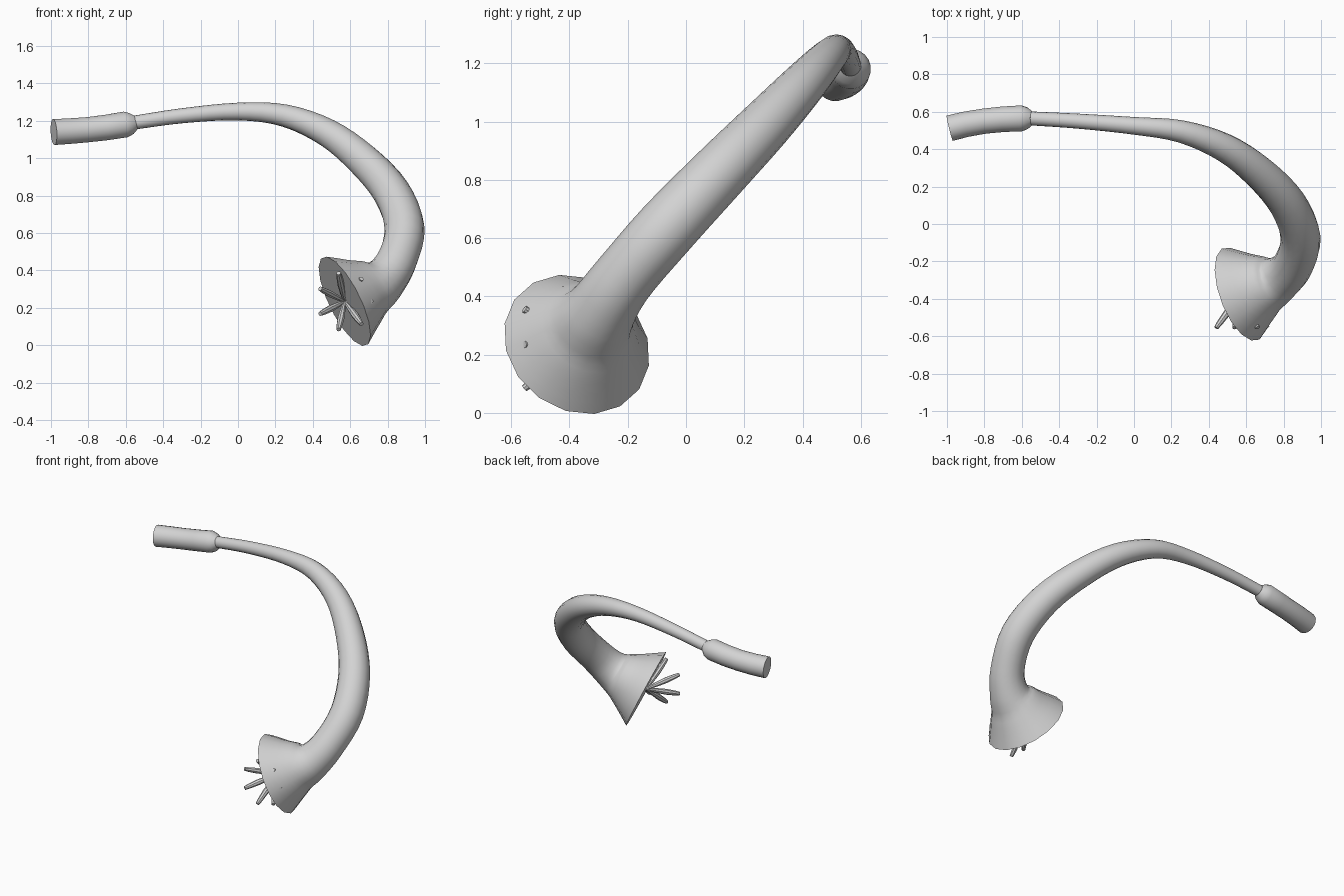
import bpy, bmesh, math
from mathutils import Vector

if "Cube" in bpy.data.objects:
    bpy.data.objects.remove(bpy.data.objects["Cube"])

mat = bpy.data.materials.new("plain_grey")
mat.diffuse_color = (0.65, 0.65, 0.65, 1)
mat.use_nodes = True
mat.node_tree.nodes["Principled BSDF"].inputs["Base Color"].default_value = mat.diffuse_color


def smooth_path(pts, steps):
    """Catmull-Rom through (x, y, z, radius) points."""
    p = [Vector(q) for q in pts]
    p = [p[0] * 2 - p[1]] + p + [p[-1] * 2 - p[-2]]
    out = []
    for i in range(1, len(p) - 2):
        a, b, c, d = p[i - 1:i + 3]
        for s in range(steps):
            t = s / steps
            out.append(0.5 * (2 * b + (c - a) * t + (2 * a - 5 * b + 4 * c - d) * t * t
                              + (3 * b - a - 3 * c + d) * t ** 3))
    return out + [p[-2]]


def loft(name, pts, sides, angle=40):
    """Round tube with varying radius and flat end caps."""
    bm = bmesh.new()
    c = [Vector(p[:3]) for p in pts]
    side = None
    rings = []
    for i, p in enumerate(pts):
        t = (c[min(i + 1, len(c) - 1)] - c[max(i - 1, 0)]).normalized()
        if side is None:
            side = t.orthogonal()
        side = (side - t * side.dot(t)).normalized()
        up = t.cross(side)
        rings.append([bm.verts.new(c[i] + p[3] * (side * math.cos(k * math.tau / sides)
                      + up * math.sin(k * math.tau / sides))) for k in range(sides)])
    for a, b in zip(rings, rings[1:]):
        for k in range(sides):
            j = (k + 1) % sides
            bm.faces.new((a[k], a[j], b[j], b[k]))
    bm.faces.new(rings[0][::-1])
    bm.faces.new(rings[-1])
    bmesh.ops.recalc_face_normals(bm, faces=bm.faces)
    me = bpy.data.meshes.new(name)
    bm.to_mesh(me)
    bm.free()
    me.materials.append(mat)
    ob = bpy.data.objects.new(name, me)
    bpy.context.collection.objects.link(ob)
    bpy.ops.object.select_all(action='DESELECT')
    ob.select_set(True)
    bpy.context.view_layer.objects.active = ob
    bpy.ops.object.shade_smooth_by_angle(angle=math.radians(angle))
    return ob


# Curved arm that swells and flares into the bell
arm = [(-.56, .565, 1.19, .037), (-.3, .55, 1.227, .04), (0, .525, 1.25, .047),
       (.25, .495, 1.228, .06), (.48, .41, 1.135, .076), (.67, .275, .99, .09),
       (.82, .11, .82, .1), (.89, -.07, .63, .107), (.85, -.22, .455, .108),
       (.775, -.295, .345, .125), (.69, -.33, .295, .175), (.57, -.375, .235, .264)]
loft("arm_and_bell", smooth_path(arm, 4), 16)

# Handle sleeve at the thin end
handle = [(-.985, .512, 1.14, .07), (-.9, .533, 1.145, .069), (-.8, .55, 1.153, .068),
          (-.7, .56, 1.165, .069), (-.6, .565, 1.181, .07), (-.57, .565, 1.186, .058),
          (-.545, .565, 1.193, .037)]
loft("handle", handle, 20)

# Ring of seven prongs spreading forward from the centre of the bell mouth
root = Vector((.57, -.375, .235))
for i in range(7):
    a = i * math.tau / 7
    tip = Vector((.145 * math.cos(a), -.18, .155 * math.sin(a)))
    pts = [(*(root + tip * f), r) for f, r in
           ((0, .008), (.3, .015), (.6, .019), (.85, .016), (1, .012))]
    loft(f"prong_{i + 1}", pts, 8)
